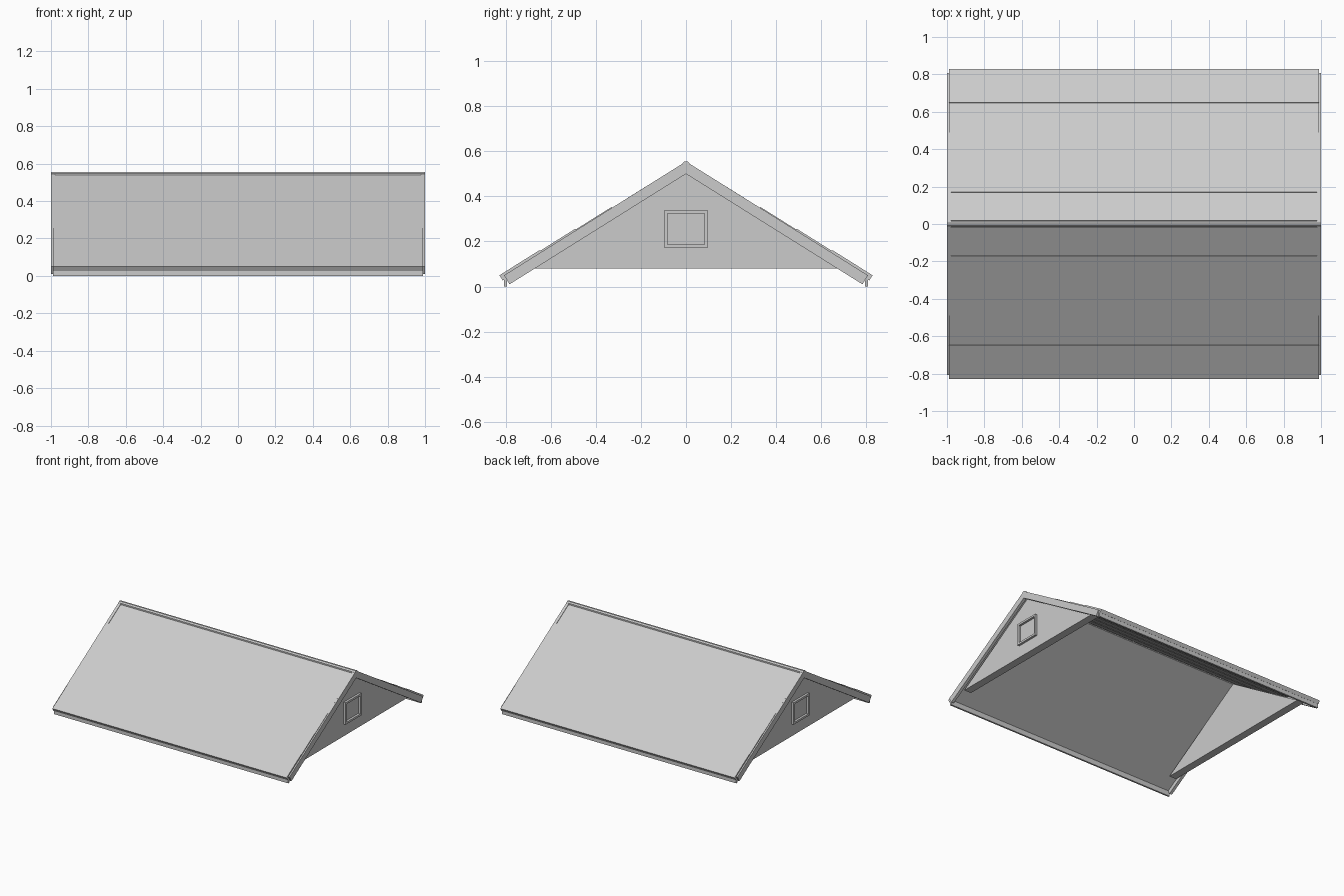
import bpy, bmesh, math
from mathutils import Vector

if "Cube" in bpy.data.objects:
    bpy.data.objects.remove(bpy.data.objects["Cube"])

SLOPE = 0.627
RUN = Vector((1, -SLOPE)).normalized()     # down the slope in (y, z)
NORMAL = Vector((SLOPE, 1)).normalized()   # out of the slope


def extrude_x(name, profile, x0, x1):
    """Extrude a (y, z) profile along x."""
    bm = bmesh.new()
    face = bm.faces.new([bm.verts.new((x0, y, z)) for y, z in profile])
    geom = bmesh.ops.extrude_face_region(bm, geom=[face])["geom"]
    verts = [g for g in geom if isinstance(g, bmesh.types.BMVert)]
    bmesh.ops.translate(bm, verts=verts, vec=(x1 - x0, 0, 0))
    bmesh.ops.recalc_face_normals(bm, faces=bm.faces)
    mesh = bpy.data.meshes.new(name)
    bm.to_mesh(mesh)
    bm.free()
    ob = bpy.data.objects.new(name, mesh)
    bpy.context.collection.objects.link(ob)
    return ob


def box_profile(y0, y1, z0, z1):
    return [(y0, z0), (y1, z0), (y1, z1), (y0, z1)]


def flip(profile, s):
    return [(s * y, z) for y, z in profile]


# overlapping roof courses, each a little prouder than the one above
upper = [0.02, 0.17, 0.33, 0.49, 0.65]
lower = [0.19, 0.35, 0.51, 0.67, 0.828]
for side, s in (("front", -1), ("back", 1)):
    for i, (a, b) in enumerate(zip(upper, lower)):
        top = 0.551 + 0.0045 * i
        p = Vector((a, top - SLOPE * a))
        q = Vector((b, top - SLOPE * b))
        t = NORMAL * 0.027
        extrude_x(f"{side}_roof_course_{i + 1}",
                  flip([p, q, q - t, p - t], s), -0.99, 0.99)
    # fascia board under the eaves
    extrude_x(f"{side}_fascia", flip(box_profile(0.795, 0.808, 0.0, 0.045), s), -0.99, 0.99)

# rounded ridge cap
ridge = [(0.017 * math.cos(k * math.pi / 4 + math.pi / 8),
          0.54 + 0.017 * math.sin(k * math.pi / 4 + math.pi / 8)) for k in range(8)]
extrude_x("ridge_cap", ridge, -1.0, 1.0)

for end, e in (("right", 1), ("left", -1)):
    # barge boards closing the roof edge
    extrude_x(f"{end}_barge_board",
              [(0, 0.555), (0.807, 0.05), (0.783, 0.01), (0, 0.50),
               (-0.783, 0.01), (-0.807, 0.05)], e * 0.978, e * 1.0)
    # gable wall
    extrude_x(f"{end}_gable_wall",
              [(-0.69, 0.08), (0.69, 0.08), (0, 0.516)], e * 0.90, e * 0.96)
    # square window frame
    bars = {"top": (-0.095, 0.095, 0.325, 0.34), "bottom": (-0.095, 0.095, 0.172, 0.187),
            "front": (-0.095, -0.081, 0.187, 0.325), "back": (0.081, 0.095, 0.187, 0.325)}
    for part, dims in bars.items():
        extrude_x(f"{end}_window_{part}_bar", box_profile(*dims), e * 0.95, e * 0.977)
